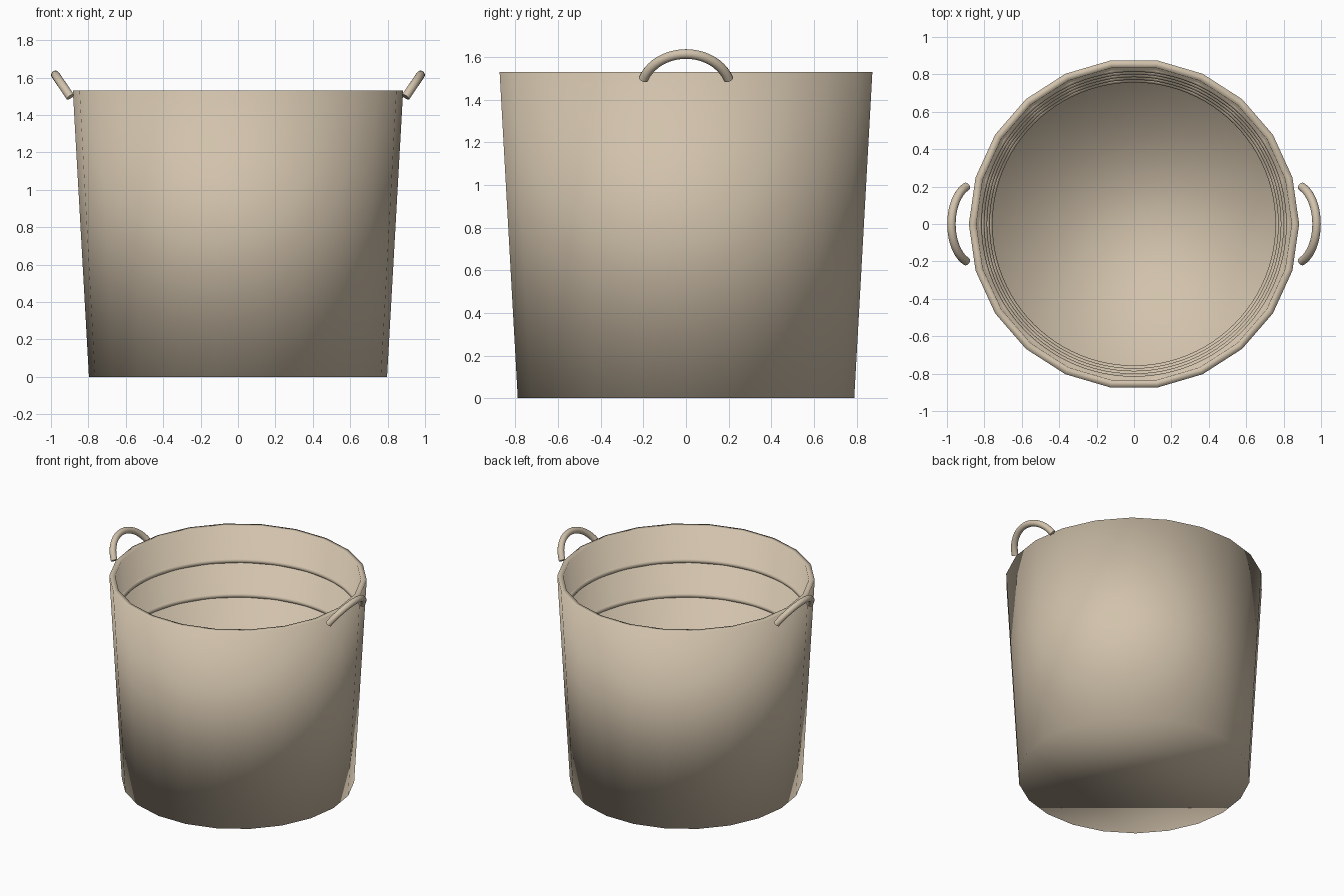
import bpy
import bmesh
from math import sin, cos, pi, radians
from mathutils import Vector

if "Cube" in bpy.data.objects:
    bpy.data.objects.remove(bpy.data.objects["Cube"], do_unlink=True)

SIDES = 22
HEIGHT = 1.53
BASE_R, TOP_R = 0.797, 0.883
WALL = 0.04

beige = bpy.data.materials.new("warm beige")
beige.use_nodes = True
COLOUR = (0.64, 0.54, 0.41, 1)
beige.diffuse_color = COLOUR
beige.node_tree.nodes["Principled BSDF"].inputs["Base Color"].default_value = COLOUR


def outer_radius(z):
    return BASE_R + (TOP_R - BASE_R) * z / HEIGHT


def loft(name, rings, cap=False, closed=False):
    """Skin a list of equally sized point loops."""
    bm = bmesh.new()
    loops = [[bm.verts.new(p) for p in ring] for ring in rings]
    pairs = list(zip(loops, loops[1:]))
    if closed:
        pairs.append((loops[-1], loops[0]))
    for a, b in pairs:
        for i in range(len(a)):
            j = (i + 1) % len(a)
            bm.faces.new((a[i], a[j], b[j], b[i]))
    if cap:
        bm.faces.new(loops[0])
        bm.faces.new(loops[-1])
    bmesh.ops.recalc_face_normals(bm, faces=bm.faces)
    mesh = bpy.data.meshes.new(name)
    bm.to_mesh(mesh)
    bm.free()
    obj = bpy.data.objects.new(name, mesh)
    bpy.context.collection.objects.link(obj)
    mesh.materials.append(beige)
    mesh.shade_smooth()
    return obj


def circle(radius, z, sides):
    return [Vector((radius * cos(2 * pi * i / sides), radius * sin(2 * pi * i / sides), z))
            for i in range(sides)]


# Faceted tub: outside wall, flat rim, inside wall and floor
profile = [(BASE_R, 0), (TOP_R, HEIGHT), (TOP_R - WALL, HEIGHT),
           (outer_radius(WALL) - WALL, WALL)]
loft("basket_body", [circle(r, z, SIDES) for r, z in profile], cap=True)

# Round hoops half sunk into the inside wall
for n in range(1, 6):
    z = 0.255 * n
    tube, major = 0.02, outer_radius(z) - 0.035
    rings = [circle(major + tube * cos(a), z + tube * sin(a), 96)
             for a in (2 * pi * k / 12 for k in range(12))]
    loft(f"inner_hoop_{n}", rings, closed=True)

# Arched handles leaning outward from the rim
ARC_R, TUBE_R, SPREAD, STEPS = 0.211, 0.023, radians(71), 20
for name, side in (("left_handle", 1), ("right_handle", -1)):
    lean = Vector((side * 0.56, 0, 0.828)).normalized()
    across = Vector((0, 1, 0))
    flat = lean.cross(across)
    apex = Vector((side * 0.976, 0, 1.614))
    centre = apex - lean * ARC_R
    rings = []
    for k in range(STEPS + 1):
        t = -SPREAD + 2 * SPREAD * k / STEPS
        out = lean * cos(t) + across * sin(t)
        rings.append([centre + out * (ARC_R + TUBE_R * cos(a)) + flat * (TUBE_R * sin(a))
                      for a in (2 * pi * i / 16 for i in range(16))])
    handle = loft(name, rings, cap=True)
    handle.data.set_sharp_from_angle(angle=radians(40))
